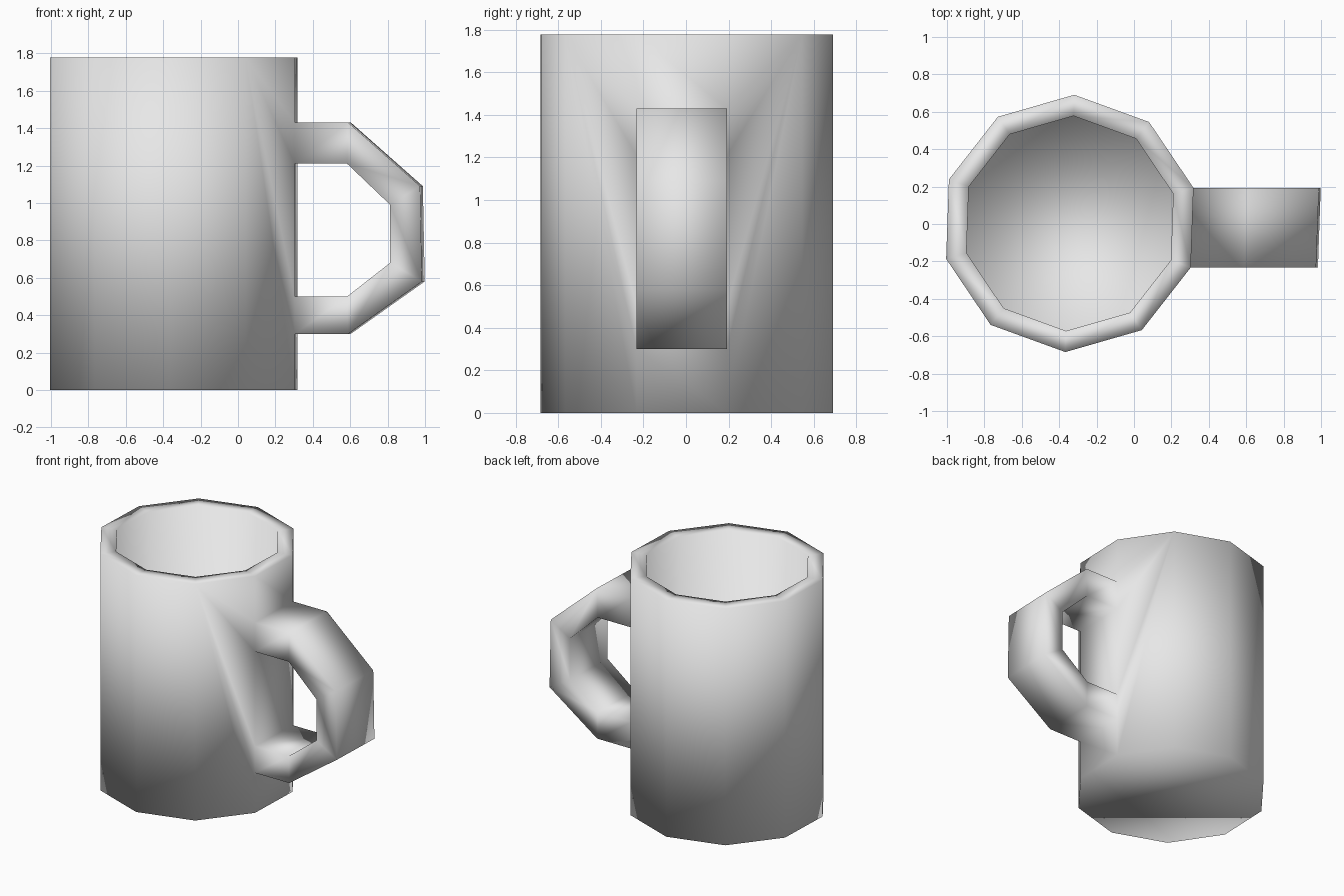
import bpy, bmesh
from math import radians, sin, cos
from mathutils import Vector

cube = bpy.data.objects.get("Cube")
if cube:
    bpy.data.objects.remove(cube, do_unlink=True)

SIDES, CENTRE = 10, Vector((-0.343, 0.003, 0))
HEIGHT, FLOOR = 1.777, 0.12
OUTER, INNER = 0.688, 0.575

clay = bpy.data.materials.new("light grey")
clay.use_nodes = True
clay.diffuse_color = (0.8, 0.8, 0.8, 1)
clay.node_tree.nodes["Principled BSDF"].inputs["Base Color"].default_value = (0.8, 0.8, 0.8, 1)

bm = bmesh.new()


def ring(radius, z):
    angles = [radians(-20 + 360 * i / SIDES) for i in range(SIDES)]
    return [bm.verts.new(CENTRE + Vector((radius * cos(a), radius * sin(a), z))) for a in angles]


def bridge(a, b, skip=()):
    for i in range(SIDES):
        if i not in skip:
            j = (i + 1) % SIDES
            bm.faces.new((a[i], a[j], b[j], b[i]))


# Cup body: rim, inner wall, floor and base
base, top = ring(OUTER, 0), ring(OUTER, HEIGHT)
lip, floor = ring(INNER, HEIGHT), ring(INNER, FLOOR)
bridge(top, lip)
bridge(lip, floor)
bm.faces.new(floor)
bm.faces.new(base)
# The wall panel under the handle and its two neighbours are built separately
bridge(base, top, skip=(0, 1, SIDES - 1))

# Handle: matching outer and inner outlines as (distance from wall, height)
outer_path = [(0, 1.43), (0.285, 1.43), (0.67, 1.09), (0.68, 0.58), (0.285, 0.30), (0, 0.30)]
inner_path = [(0, 1.21), (0.28, 1.21), (0.51, 0.99), (0.51, 0.68), (0.28, 0.50), (0, 0.50)]


def outline(corner, path):
    return [bm.verts.new((corner.co.x + d, corner.co.y, z)) for d, z in path]


front_out, back_out = (outline(base[i], outer_path) for i in (0, 1))
front_in, back_in = (outline(base[i], inner_path) for i in (0, 1))
for a, b in ((front_out, back_out), (back_out, back_in), (back_in, front_in), (front_in, front_out)):
    for k in range(len(a) - 1):
        bm.faces.new((a[k], a[k + 1], b[k + 1], b[k]))

# Wall panel pieces above, between and below the handle roots
front_edge = [top[0], front_out[0], front_in[0], front_in[-1], front_out[-1], base[0]]
back_edge = [top[1], back_out[0], back_in[0], back_in[-1], back_out[-1], base[1]]
for k in (0, 2, 4):
    bm.faces.new((front_edge[k], front_edge[k + 1], back_edge[k + 1], back_edge[k]))

# Neighbouring panels share the root corners
bm.faces.new(front_edge + [base[-1], top[-1]])
bm.faces.new(back_edge + [base[2], top[2]])

bmesh.ops.recalc_face_normals(bm, faces=bm.faces)
for face in bm.faces:
    face.smooth = True

mesh = bpy.data.meshes.new("mug")
bm.to_mesh(mesh)
bm.free()
mesh.materials.append(clay)
bpy.context.collection.objects.link(bpy.data.objects.new("mug", mesh))
